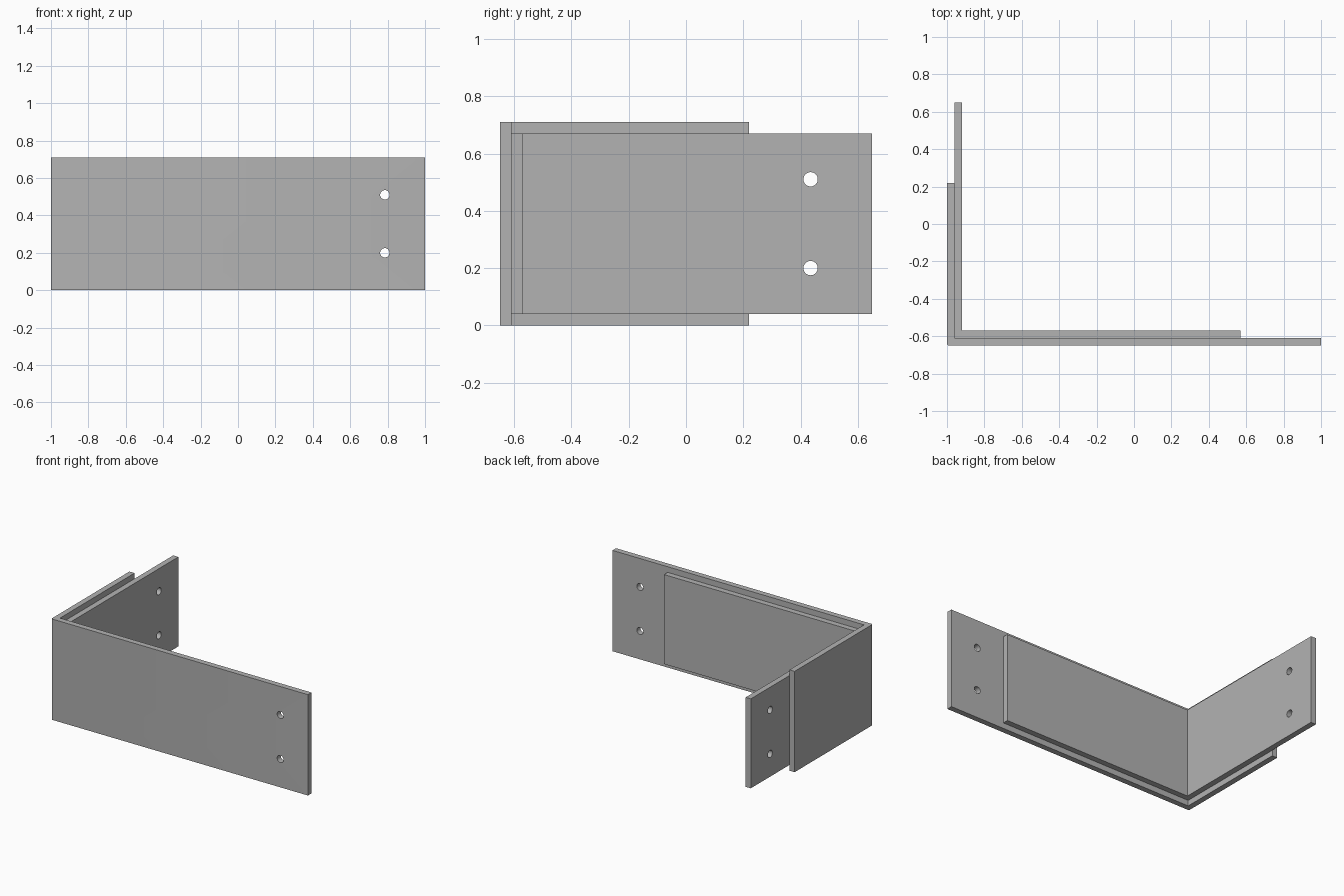
import bpy
import bmesh
from math import pi, radians
from mathutils import Matrix, Vector

cube = bpy.data.objects.get("Cube")
if cube:
    bpy.data.objects.remove(cube, do_unlink=True)

THICK = 0.04
HOLE_RADIUS = 0.025
HOLE_HEIGHTS = (0.20, 0.51)

grey = bpy.data.materials.new("plain grey")
grey.use_nodes = True
grey.diffuse_color = (0.45, 0.45, 0.45, 1)
grey.node_tree.nodes["Principled BSDF"].inputs["Base Color"].default_value = grey.diffuse_color


def finish(name, bm):
    bmesh.ops.recalc_face_normals(bm, faces=bm.faces)
    mesh = bpy.data.meshes.new(name)
    bm.to_mesh(mesh)
    bm.free()
    mesh.materials.append(grey)
    obj = bpy.data.objects.new(name, mesh)
    bpy.context.collection.objects.link(obj)
    return obj


def angle_plate(name, x, y, x_end, y_end, z0, z1, corner):
    """L-shaped plate with its outer corner at (x, y), extruded upward."""
    t = THICK
    outline = [(x, y), (x_end, y), (x_end, y + t), (x + t, y + t),
               (x + t, y_end), (x, y_end)]
    bm = bmesh.new()
    base = bm.faces.new([bm.verts.new((px, py, z0)) for px, py in outline])
    top = bmesh.ops.extrude_face_region(bm, geom=[base])["geom"]
    bmesh.ops.translate(bm, vec=(0, 0, z1 - z0),
                        verts=[g for g in top if isinstance(g, bmesh.types.BMVert)])
    # Slightly rounded outer bend
    bend = [e for e in bm.edges
            if all((v.co.xy - Vector((x, y))).length < 1e-4 for v in e.verts)]
    bmesh.ops.bevel(bm, geom=bend, offset=corner, segments=3, profile=0.5, affect='EDGES')
    return finish(name, bm)


def drill(plate, x, y, axis):
    """Cut a pair of round holes through the plate along the given axis."""
    bm = bmesh.new()
    for z in HOLE_HEIGHTS:
        turn = Matrix.Rotation(pi / 2, 4, 'Y' if axis == 'X' else 'X')
        bmesh.ops.create_cone(bm, cap_ends=True, segments=32, radius1=HOLE_RADIUS,
                              radius2=HOLE_RADIUS, depth=THICK * 3,
                              matrix=Matrix.Translation((x, y, z)) @ turn)
    cutter = finish("hole_cutter", bm)
    cutter.hide_render = True
    cut = plate.modifiers.new("holes", 'BOOLEAN')
    cut.operation = 'DIFFERENCE'
    cut.solver = 'EXACT'
    cut.object = cutter
    bpy.ops.object.select_all(action='DESELECT')
    plate.select_set(True)
    bpy.context.view_layer.objects.active = plate
    bpy.ops.object.modifier_apply(modifier=cut.name)
    bpy.data.objects.remove(cutter, do_unlink=True)
    bpy.ops.object.shade_smooth_by_angle(angle=radians(25))


# Tall outer plate with holes at the end of its long front arm
outer = angle_plate("outer_angle_plate", -1, -0.65, 1, 0.22, 0, 0.71, 0.01)
drill(outer, 0.785, -0.63, 'Y')

# Shorter inner plate nested in the bend, with holes in its side arm
inner = angle_plate("inner_angle_plate", -0.96, -0.61, 0.57, 0.65, 0.04, 0.67, 0.002)
drill(inner, -0.94, 0.435, 'X')
